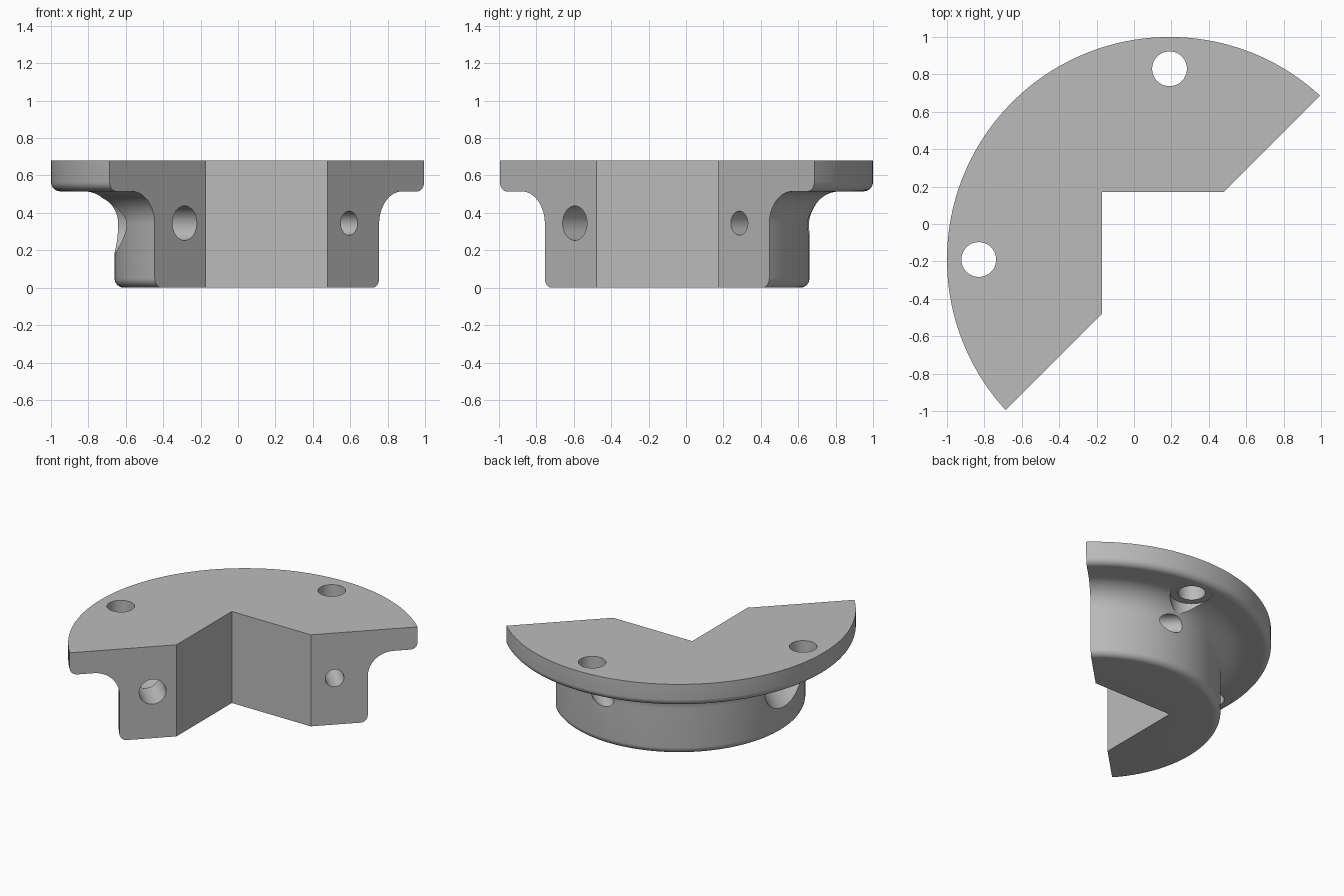
import bpy, bmesh, math
from mathutils import Matrix, Vector

if "Cube" in bpy.data.objects:
    bpy.data.objects.remove(bpy.data.objects["Cube"])

AXIS = Vector((0.19, -0.19, 0))              # centre of the round body
OUT = Vector((-1, 1, 0)).normalized()        # away from the split face
SIDE = Vector((1, 1, 0)).normalized()        # along the split face
SCREW_Z = 0.345

grey = bpy.data.materials.new("grey_metal")
grey.diffuse_color = (0.5, 0.5, 0.5, 1)
grey.use_nodes = True
grey.node_tree.nodes["Principled BSDF"].inputs["Base Color"].default_value = grey.diffuse_color


def make(name, bm):
    bmesh.ops.recalc_face_normals(bm, faces=bm.faces)
    mesh = bpy.data.meshes.new(name)
    bm.to_mesh(mesh)
    bm.free()
    ob = bpy.data.objects.new(name, mesh)
    mesh.materials.append(grey)
    bpy.context.collection.objects.link(ob)
    return ob


def arc(r, z, rad, a0, a1, n=8):
    return [(r + rad * math.cos(math.radians(a0 + (a1 - a0) * i / n)),
             z + rad * math.sin(math.radians(a0 + (a1 - a0) * i / n))) for i in range(n + 1)]


def cylinder(name, start, end, radius):
    d = end - start
    mat = Matrix.Translation((start + end) / 2) @ d.to_track_quat('Z', 'Y').to_matrix().to_4x4()
    bm = bmesh.new()
    bmesh.ops.create_cone(bm, cap_ends=True, segments=64, radius1=radius,
                          radius2=radius, depth=d.length, matrix=mat)
    return make(name, bm)


def box(name, centre, size, angle=0):
    bm = bmesh.new()
    mat = Matrix.Translation(centre) @ Matrix.Rotation(angle, 4, 'Z') @ Matrix.Diagonal((*size, 1))
    bmesh.ops.create_cube(bm, size=1, matrix=mat)
    return make(name, bm)


# Turned body: hub, filleted neck and flange
profile = [(0, 0)] + arc(0.80, 0.05, 0.05, -90, 0) + arc(1.025, 0.34, 0.175, 180, 90, 14) \
    + arc(1.14, 0.565, 0.05, -90, 0) + [(1.19, 0.68), (0, 0.68)]
bm = bmesh.new()
verts = [bm.verts.new((AXIS.x + r, AXIS.y, z)) for r, z in profile]
edges = [bm.edges.new(pair) for pair in zip(verts, verts[1:])]
bmesh.ops.spin(bm, geom=verts + edges, cent=AXIS, axis=(0, 0, 1),
               angle=math.tau, steps=160, use_merge=True)
bmesh.ops.remove_doubles(bm, verts=bm.verts, dist=1e-5)
body = make("flanged_clamp_half", bm)

# Split plane and square bore
cutters = [
    box("split_cutter", AXIS + OUT * (0.05 - 2), (4, 4, 4), math.radians(45)),
    box("square_bore_cutter", AXIS, (0.72, 0.72, 3)),
]

# Flange bolt holes with a spot face cut through the neck fillet
for d in (Vector((0, 1.02, 0)), Vector((-1.02, 0, 0))):
    p = AXIS + d
    cutters.append(cylinder("bolt_hole_cutter", p + Vector((0, 0, 0.3)), p + Vector((0, 0, 1)), 0.093))
    cutters.append(cylinder("spot_face_cutter", p + Vector((0, 0, 0.2)), p + Vector((0, 0, 0.517)), 0.145))

# Clamp screw holes: clearance hole with head recess, and a smaller threaded hole
for side, radius, recess in ((-0.622, 0.092, 0.163), (0.622, 0.064, None)):
    p = AXIS + SIDE * side + Vector((0, 0, SCREW_Z))
    cutters.append(cylinder("screw_hole_cutter", p - OUT * 0.3, p + OUT * 1.2, radius))
    if recess:
        cutters.append(cylinder("screw_head_cutter", p + OUT * 0.31, p + OUT * 1.2, recess))

for c in cutters:
    c.hide_render = True
    mod = body.modifiers.new(c.name, 'BOOLEAN')
    mod.operation, mod.solver, mod.object = 'DIFFERENCE', 'EXACT', c

# Bake the cuts, drop the cutters and shade
dg = bpy.context.evaluated_depsgraph_get()
mesh = bpy.data.meshes.new_from_object(body.evaluated_get(dg))
body.modifiers.clear()
body.data = mesh
mesh.materials.clear()
mesh.materials.append(grey)
for poly in mesh.polygons:
    poly.material_index = 0
for c in cutters:
    bpy.data.objects.remove(c)
bpy.context.view_layer.objects.active = body
body.select_set(True)
bpy.ops.object.shade_smooth_by_angle(angle=math.radians(25))
